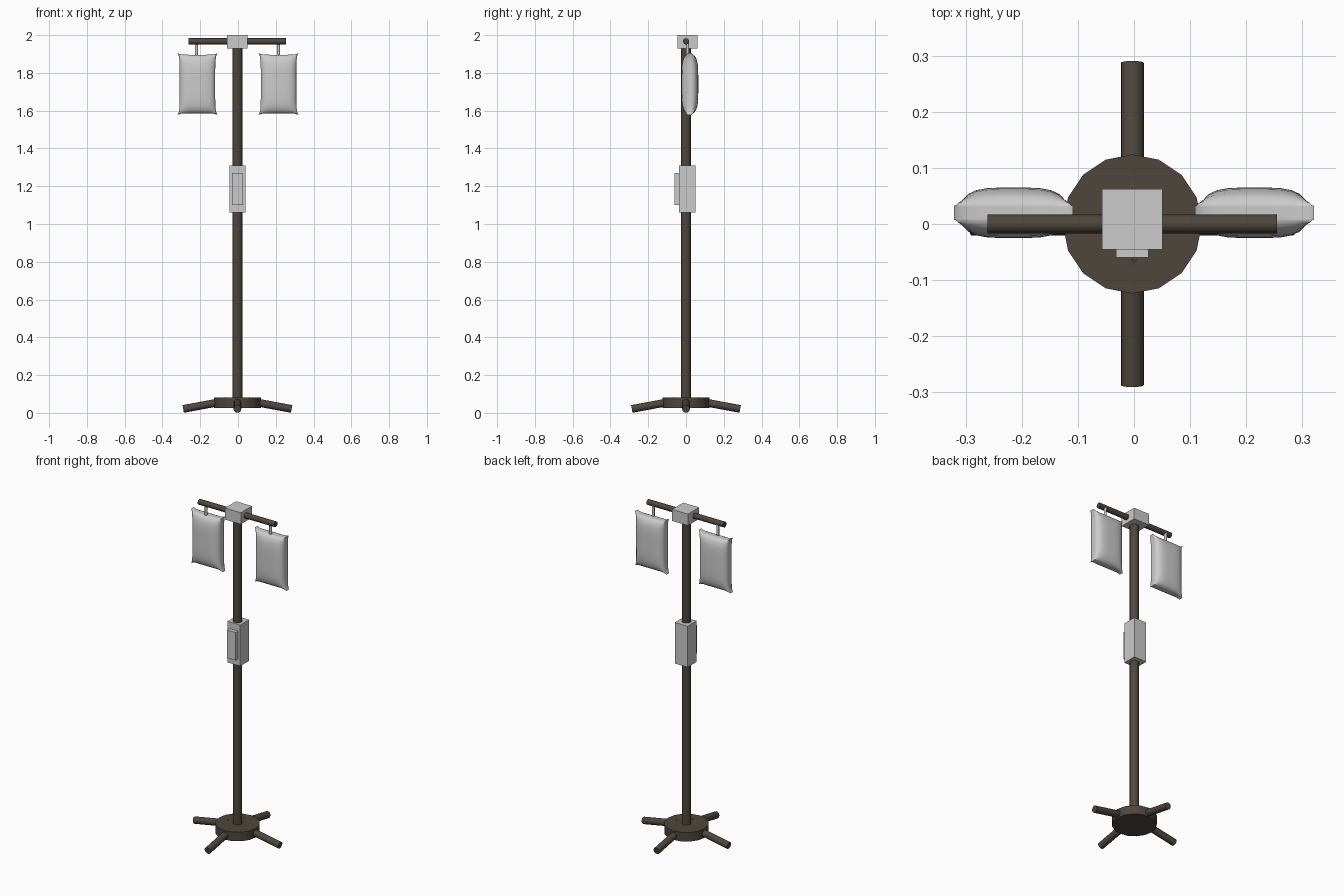
import bpy, bmesh, math
from mathutils import Vector

if "Cube" in bpy.data.objects:
    bpy.data.objects.remove(bpy.data.objects["Cube"])

CX = -0.003  # axis of the stand

dark = bpy.data.materials.new("dark_metal")
dark.diffuse_color = (0.075, 0.062, 0.046, 1)
dark.use_nodes = True
dark.node_tree.nodes["Principled BSDF"].inputs["Base Color"].default_value = dark.diffuse_color


def smooth(ob, angle=40):
    bpy.ops.object.select_all(action='DESELECT')
    ob.select_set(True)
    bpy.context.view_layer.objects.active = ob
    bpy.ops.object.shade_smooth_by_angle(angle=math.radians(angle))


def rod(name, a, b, r, mat=None, sides=16):
    a, b = Vector(a), Vector(b)
    bpy.ops.mesh.primitive_cylinder_add(vertices=sides, radius=r, depth=(b - a).length,
                                        location=(a + b) / 2)
    ob = bpy.context.object
    ob.name = name
    ob.rotation_euler = (b - a).to_track_quat('Z', 'Y').to_euler()
    if mat:
        ob.data.materials.append(mat)
    smooth(ob)
    return ob


def box(name, lo, hi):
    lo, hi = Vector(lo), Vector(hi)
    bpy.ops.mesh.primitive_cube_add(size=1, location=(lo + hi) / 2)
    ob = bpy.context.object
    ob.name = name
    ob.scale = hi - lo
    return ob


def bag(name, centre, hx, hz, edge=0.013, bulge=0.032):
    # pillow: thin seam, puffed middle, sides pulled in between the corners
    bm = bmesh.new()
    bmesh.ops.create_cube(bm, size=2)
    bmesh.ops.subdivide_edges(bm, edges=bm.edges[:], cuts=11, use_grid_fill=True)
    for v in bm.verts:
        u, w = (math.sin(c * math.pi / 2) for c in (v.co.x, v.co.z))
        puff = (max(0, 1 - abs(u) ** 4) * max(0, 1 - abs(w) ** 5)) ** 0.55
        v.co = (u * (hx - 0.012 * (1 - w ** 8)),
                v.co.y * (edge + bulge * puff),
                w * (hz - 0.010 * (1 - u ** 8)))
    me = bpy.data.meshes.new(name)
    bm.to_mesh(me)
    bm.free()
    ob = bpy.data.objects.new(name, me)
    ob.location = centre
    bpy.context.collection.objects.link(ob)
    smooth(ob, 50)
    return ob


# base disc and four sloping legs
rod("base_disc", (CX, 0, 0.026), (CX, 0, 0.081), 0.124, dark)
for i in range(4):
    a = i * math.pi / 2
    c, s = math.cos(a), math.sin(a)
    rod(f"leg_{i + 1}", (CX + 0.06 * c, 0.06 * s, 0.063),
        (CX + 0.287 * c, 0.287 * s, 0.021), 0.0205, dark)

# pole and cross bar
rod("pole", (CX, 0, 0.05), (CX, 0, 1.95), 0.026, dark)
rod("cross_bar", (CX - 0.258, 0, 1.967), (CX + 0.258, 0, 1.967), 0.0165, dark)

# block at the top, control box and its front panel
box("top_block", (CX - 0.054, -0.045, 1.93), (CX + 0.054, 0.062, 2.0))
box("control_box", (CX - 0.043, -0.036, 1.06), (CX + 0.043, 0.05, 1.31))
box("control_panel", (CX - 0.029, -0.06, 1.10), (CX + 0.029, -0.03, 1.27))

# hanging bags on hooks
for side, s in (("left", -1), ("right", 1)):
    x = s * 0.2145
    bag(f"{side}_bag", (x, 0.02, 1.741), 0.106, 0.165)
    hook_x = CX + s * 0.217
    rod(f"{side}_hook", (hook_x, 0.008, 1.87), (hook_x, 0.008, 1.967), 0.008, sides=12)
